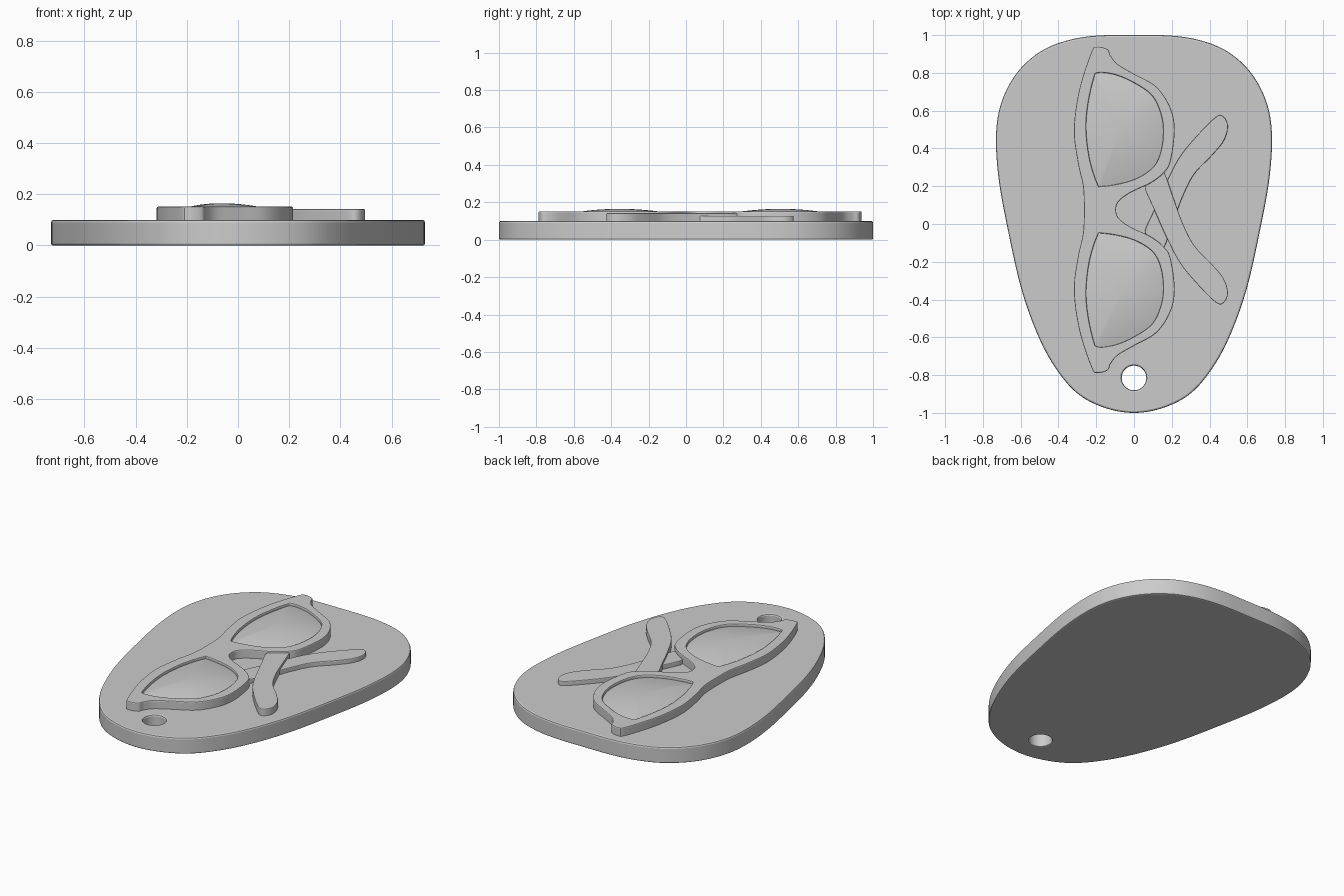
import bpy, bmesh, math
from mathutils import Vector

if "Cube" in bpy.data.objects:
    bpy.data.objects.remove(bpy.data.objects["Cube"])


def smooth_loop(points, steps=6):
    """Closed Catmull-Rom curve through the points, counter-clockwise."""
    p = [Vector(q) for q in points]
    n, out = len(p), []
    for i in range(n):
        a, b, c, d = p[i - 1], p[i], p[(i + 1) % n], p[(i + 2) % n]
        for s in range(steps):
            t = s / steps
            out.append(0.5 * (2 * b + (c - a) * t + (2 * a - 5 * b + 4 * c - d) * t ** 2
                              + (3 * b - a - 3 * c + d) * t ** 3))
    area = sum(out[i - 1].cross(out[i]) for i in range(len(out)))
    return out if area > 0 else out[::-1]


def inset(loop, dist):
    """Move a loop towards its material side (left of travel)."""
    out = []
    for i, q in enumerate(loop):
        t = (loop[(i + 1) % len(loop)] - loop[i - 1]).normalized()
        out.append(q + Vector((-t.y, t.x)) * dist)
    return out


def finish(name, bm):
    bmesh.ops.recalc_face_normals(bm, faces=bm.faces)
    mesh = bpy.data.meshes.new(name)
    bm.to_mesh(mesh)
    bm.free()
    ob = bpy.data.objects.new(name, mesh)
    bpy.context.collection.objects.link(ob)
    bpy.ops.object.select_all(action='DESELECT')
    ob.select_set(True)
    bpy.context.view_layer.objects.active = ob
    bpy.ops.object.shade_smooth_by_angle(angle=math.radians(21))


def add_rings(bm, rings):
    """Quads between successive (loop, z) rings; returns the rings of verts."""
    vs = [[bm.verts.new((q.x, q.y, z)) for q in loop] for loop, z in rings]
    for r0, r1 in zip(vs, vs[1:]):
        for i in range(len(r0)):
            bm.faces.new((r0[i - 1], r0[i], r1[i], r1[i - 1]))
    return vs


def solid(name, outer, holes, z0, z1, bevel, bottom_bevel=0):
    """Extruded outline with reversed hole loops and rounded rims."""
    bm = bmesh.new()
    caps = [[], []]
    for loop in [outer] + [h[::-1] for h in holes]:
        rings = []
        if bottom_bevel:
            b = bottom_bevel
            rings += [(inset(loop, b), z0), (inset(loop, .29 * b), z0 + .29 * b)]
        rings += [(loop, z0 + bottom_bevel), (loop, z1 - bevel),
                  (inset(loop, .29 * bevel), z1 - .29 * bevel), (inset(loop, bevel), z1)]
        vs = add_rings(bm, rings)
        for cap, ring in zip(caps, (vs[0], vs[-1])):
            cap += [bm.edges.get((ring[i - 1], ring[i])) for i in range(len(ring))]
    for cap in caps:
        bmesh.ops.triangle_fill(bm, edges=cap, use_beauty=True, normal=(0, 0, 1))
    finish(name, bm)


MID = 0.075  # symmetry line of the glasses


def flip(points):
    return [(x, 2 * MID - y) for x, y in points]


# Tag plate with keyring hole
half = [(0, 1), (.2, .997), (.36, .97), (.5, .91), (.62, .80), (.7, .65), (.73, .48),
        (.718, .25), (.67, -.02), (.595, -.35), (.5, -.61), (.4, -.785), (.29, -.905),
        (.15, -.975), (0, -1)]
plate = smooth_loop(half + [(-x, y) for x, y in half[-2:0:-1]])
hole = [Vector((.065 * math.cos(a), -.815 + .065 * math.sin(a)))
        for a in (math.tau * i / 48 for i in range(48))]
solid("tag_plate", plate, [hole], 0, .1, .01, .008)

# Glasses frame, one half mirrored about the bridge
rim = [(-.265, MID), (-.27, .2), (-.298, .33), (-.318, .5), (-.29, .71), (-.225, .91),
       (-.195, .938), (-.14, .925), (-.123, .89), (-.085, .845), (0, .795), (.12, .725),
       (.195, .61), (.215, .49), (.193, .33), (.155, .268), (.085, .215), (-.02, .165),
       (-.08, .12), (-.095, MID)]
lens = [(-.19, .80), (-.1, .79), (0, .747), (.095, .68), (.143, .58), (.155, .475),
        (.135, .36), (.085, .285), (-.02, .228), (-.165, .2), (-.195, .217),
        (-.235, .345), (-.253, .5), (-.243, .635), (-.213, .77)]
frame = smooth_loop(rim + flip(rim[-2:0:-1]))
lenses = [smooth_loop(lens), smooth_loop(flip(lens))]
solid("glasses_frame", frame, lenses, .095, .152, .006)

# Domed lenses
for name, loop in zip(("lens_upper", "lens_lower"), lenses):
    bm = bmesh.new()
    c = sum(loop, Vector((0, 0))) / len(loop)
    rings = [(loop, .095)]
    for k in range(12):
        r = 1 - k / 12
        rings.append(([c + (q - c) * r for q in loop], .135 + .03 * (1 - r * r)))
    vs = add_rings(bm, rings)
    top = bm.verts.new((c.x, c.y, .165))
    for i in range(len(loop)):
        bm.faces.new((vs[-1][i - 1], vs[-1][i], top))
    bm.faces.new(vs[0])
    finish(name, bm)

# Crossed folded temples
temple = [(.06, .18), (.068, .21), (.10, .24), (.145, .275), (.167, .258), (.21, .135),
          (.26, 0), (.32, -.115), (.41, -.21), (.475, -.29), (.497, -.37), (.467, -.423),
          (.42, -.405), (.305, -.285), (.23, -.185), (.16, -.045), (.105, .08)]
solid("temple_over", smooth_loop(temple), [], .095, .142, .005)
solid("temple_under", smooth_loop(flip(temple)), [], .095, .127, .005)
